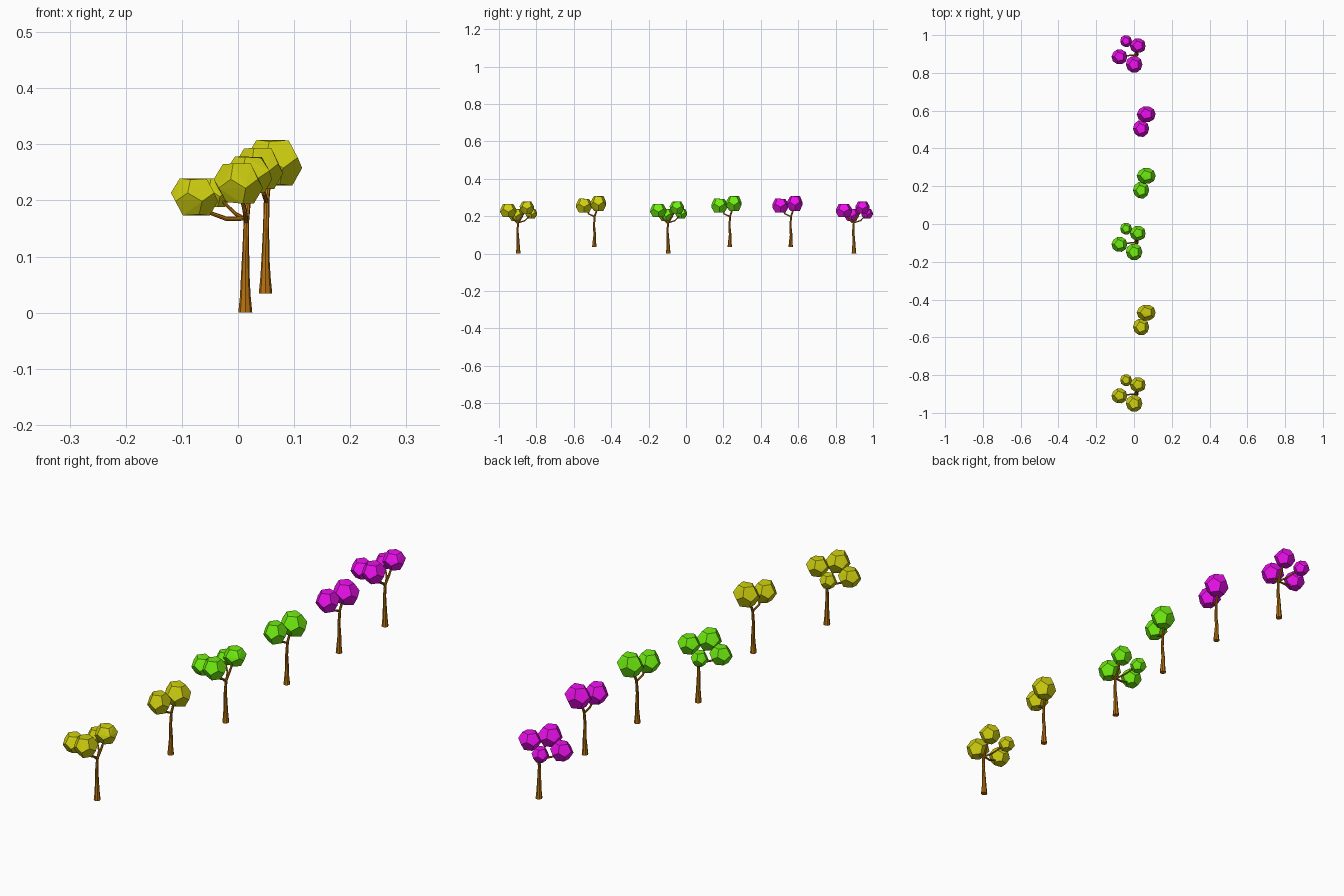
import bpy, bmesh, random
from mathutils import Vector

if "Cube" in bpy.data.objects:
    bpy.data.objects.remove(bpy.data.objects["Cube"])


def material(name, rgb):
    m = bpy.data.materials.new(name)
    m.diffuse_color = (*rgb, 1)
    m.use_nodes = True
    m.node_tree.nodes["Principled BSDF"].inputs["Base Color"].default_value = m.diffuse_color
    return m


BARK = material("bark", (0.48, 0.17, 0.005))
YELLOW = material("yellow_leaves", (0.62, 0.62, 0.005))
GREEN = material("green_leaves", (0.16, 0.85, 0.005))
MAGENTA = material("magenta_leaves", (0.85, 0.005, 0.85))


def link(name, data, mat, y):
    ob = bpy.data.objects.new(name, data)
    ob.data.materials.append(mat)
    ob.location.y = y
    bpy.context.collection.objects.link(ob)


# Tapered eight-sided tube through (x, y, z, radius) points
def tube(name, points, y):
    bm = bmesh.new()
    rings = []
    pos = [Vector(p[:3]) for p in points]
    for i, p in enumerate(points):
        axis = pos[min(i + 1, len(pos) - 1)] - pos[max(i - 1, 0)]
        turn = Vector((0, 0, 1)).rotation_difference(axis)
        ring = bmesh.ops.create_circle(bm, segments=8, radius=p[3])["verts"]
        for v in ring:
            v.co = pos[i] + turn @ v.co
        rings.append(ring)
    for a, b in zip(rings, rings[1:]):
        for j in range(8):
            k = (j + 1) % 8
            bm.faces.new((a[j], a[k], b[k], b[j]))
    bm.faces.new(rings[0])
    bm.faces.new(rings[-1])
    bmesh.ops.recalc_face_normals(bm, faces=bm.faces)
    me = bpy.data.meshes.new(name)
    bm.to_mesh(me)
    bm.free()
    link(name, me, BARK, y)


# Faceted leaf clump: slightly irregular dodecahedron hull
def clump(name, centre, size, mat, y, seed):
    rng = random.Random(seed)
    ico = bmesh.new()
    bmesh.ops.create_icosphere(ico, subdivisions=1, radius=1)
    bm = bmesh.new()
    for f in ico.faces:
        d = f.calc_center_median().normalized() * rng.uniform(0.98, 1.08)
        bm.verts.new([c + s * e for c, s, e in zip(centre, size, d)])
    ico.free()
    bmesh.ops.convex_hull(bm, input=bm.verts)
    bmesh.ops.recalc_face_normals(bm, faces=bm.faces)
    me = bpy.data.meshes.new(name)
    bm.to_mesh(me)
    bm.free()
    link(name, me, mat, y)


# Wide tree: trunk, side branches, four clumps
WIDE = dict(
    tubes=[
        [(.013, 0, 0, .0125), (.013, 0, .03, .0095), (.013, -.001, .07, .0075),
         (.014, -.004, .12, .0058), (.015, -.001, .165, .005),
         (.018, .018, .195, .0045), (.021, .046, .245, .003)],
        [(.014, -.002, .168, .004), (-.02, -.005, .167, .004),
         (-.05, -.01, .178, .0035), (-.079, -.012, .206, .002)],
        [(.015, -.001, .16, .004), (.012, -.025, .182, .004), (0, -.052, .23, .002)],
        [(.015, 0, .165, .004), (-.004, .035, .176, .0035), (-.042, .073, .213, .002)],
    ],
    clumps=[
        ((-.077, -.012, .206), (.041, .041, .039)),
        ((0, -.053, .23), (.043, .045, .042)),
        ((.021, .046, .245), (.041, .040, .039)),
        ((-.042, .071, .213), (.031, .032, .031)),
    ])

# Narrow tree: trunk, one branch, two clumps
NARROW = dict(
    tubes=[
        [(.049, 0, .034, .012), (.049, 0, .065, .009), (.049, .002, .10, .007),
         (.05, -.002, .15, .0055), (.051, .002, .20, .005),
         (.054, .012, .23, .0045), (.065, .024, .267, .003)],
        [(.051, .002, .197, .004), (.046, -.03, .212, .004), (.037, -.054, .255, .002)],
    ],
    clumps=[
        ((.065, .022, .267), (.049, .044, .048)),
        ((.037, -.055, .257), (.042, .045, .043)),
    ])

# Row of six trees
ROW = [("wide", WIDE, -.897, YELLOW), ("narrow", NARROW, -.49, YELLOW),
       ("wide", WIDE, -.095, GREEN), ("narrow", NARROW, .234, GREEN),
       ("narrow", NARROW, .56, MAGENTA), ("wide", WIDE, .898, MAGENTA)]
for n, (kind, spec, y, leaf) in enumerate(ROW, 1):
    for i, pts in enumerate(spec["tubes"]):
        part = "trunk" if i == 0 else f"branch_{i}"
        tube(f"{kind}_tree_{n}_{part}", pts, y)
    for i, (centre, size) in enumerate(spec["clumps"], 1):
        clump(f"{kind}_tree_{n}_leaves_{i}", centre, size, leaf, y, i)
